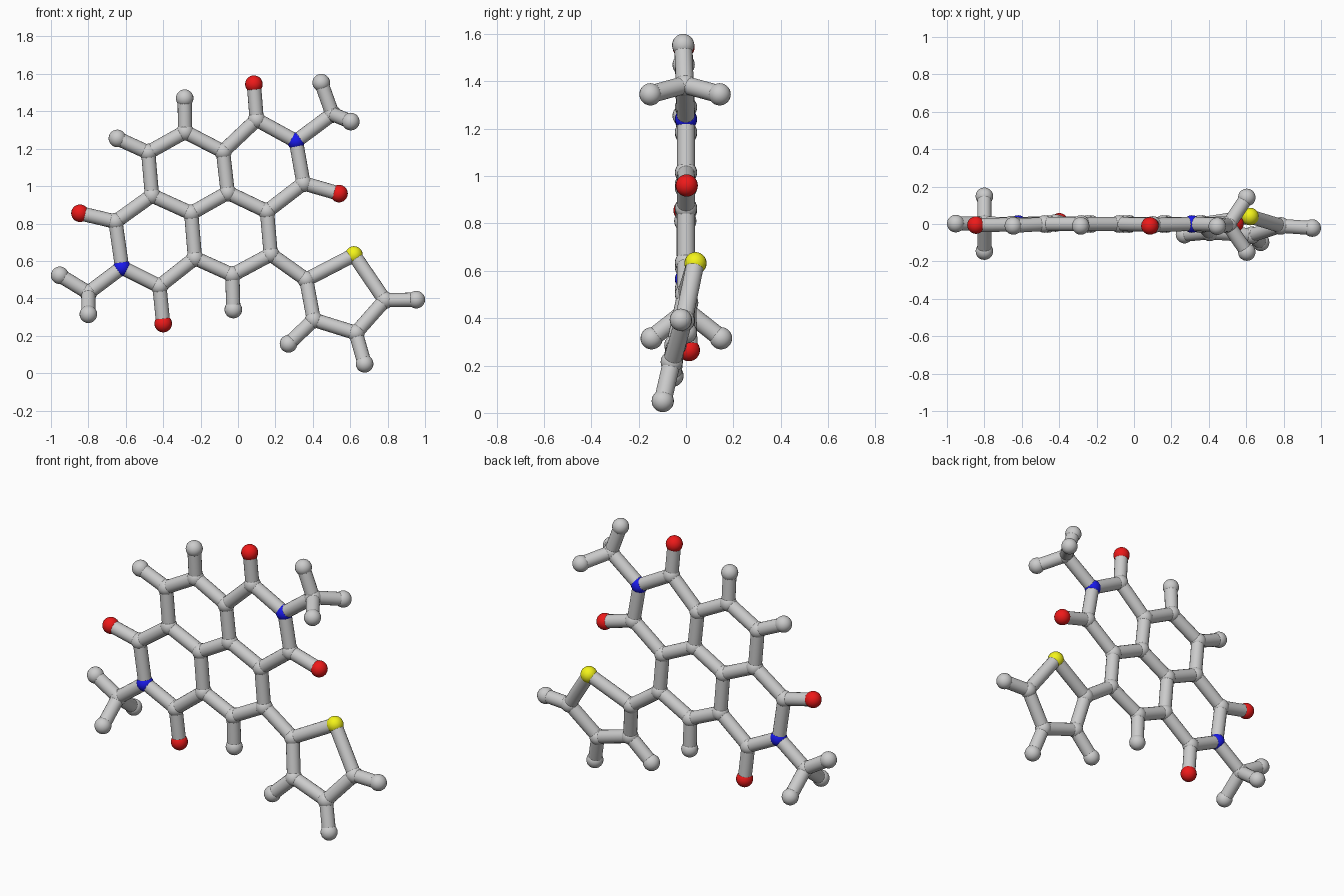
import bpy, bmesh
from mathutils import Vector, Matrix

if "Cube" in bpy.data.objects:
    bpy.data.objects.remove(bpy.data.objects["Cube"])

BALL, STICK = 0.047, 0.038

# atom centres: name -> (x, y, z); first letter is the element
A = {
    # fused ring core
    "C1": (-0.08, 0, 1.185), "C2": (-0.283, 0, 1.29), "C3": (-0.48, 0, 1.18),
    "C4": (-0.46, 0, 0.95), "C5": (-0.25, 0, 0.855), "C6": (-0.055, 0, 0.965),
    "C7": (0.155, 0, 0.865), "C8": (0.175, 0, 0.635), "C9": (-0.03, 0, 0.525),
    "C10": (-0.23, 0, 0.615),
    "H2": (-0.285, -0.01, 1.47), "H3": (-0.645, -0.01, 1.255), "H9": (-0.025, 0, 0.34),
    # upper imide
    "C11": (0.10, -0.005, 1.355), "O11": (0.085, -0.01, 1.545), "N1": (0.31, 0, 1.24),
    "C12": (0.35, 0, 1.015), "O12": (0.54, 0.003, 0.96),
    "C13": (0.505, -0.005, 1.385), "H13a": (0.445, -0.012, 1.553),
    "H13b": (0.603, -0.15, 1.345), "H13c": (0.603, 0.142, 1.345),
    # lower imide
    "C14": (-0.42, 0.005, 0.465), "O14": (-0.40, 0.012, 0.265), "N2": (-0.62, 0, 0.565),
    "C15": (-0.655, -0.003, 0.81), "O15": (-0.845, -0.006, 0.855),
    "C16": (-0.80, 0.002, 0.43), "H16a": (-0.953, 0.002, 0.523),
    "H16b": (-0.80, -0.145, 0.315), "H16c": (-0.80, 0.148, 0.315),
    # five-sided ring, slightly tilted
    "C17": (0.365, 0, 0.5), "S1": (0.62, 0.04, 0.632), "C18": (0.785, -0.01, 0.39),
    "C19": (0.63, -0.06, 0.215), "C20": (0.405, -0.045, 0.285),
    "H18": (0.953, -0.022, 0.393), "H19": (0.677, -0.098, 0.05), "H20": (0.27, -0.057, 0.157),
}

# each chain is a run of bonds
CHAINS = """C1 C2 C3 C4 C5 C6 C1
C6 C7 C8 C9 C10 C5
C1 C11 N1 C12 C7
C4 C15 N2 C14 C10
C8 C17 S1 C18 C19 C20 C17
C2 H2
C3 H3
C9 H9
C11 O11
C12 O12
C14 O14
C15 O15
H13a C13 H13b
N1 C13 H13c
H16a C16 H16b
N2 C16 H16c
C18 H18
C19 H19
C20 H20"""


def finish(name, bm, color=None):
    me = bpy.data.meshes.new(name)
    for f in bm.faces:
        f.smooth = len(f.verts) < 5
    for e in bm.edges:
        e.smooth = all(len(f.verts) < 5 for f in e.link_faces)
    bm.to_mesh(me)
    bm.free()
    ob = bpy.data.objects.new(name, me)
    bpy.context.collection.objects.link(ob)
    if color:
        mat = bpy.data.materials.new(name + "_colour")
        mat.diffuse_color = color
        mat.use_nodes = True
        mat.node_tree.nodes["Principled BSDF"].inputs["Base Color"].default_value = mat.diffuse_color
        me.materials.append(mat)
    return ob


def balls(name, letter, color=None):
    bm = bmesh.new()
    for key, p in A.items():
        if key[0] == letter:
            bmesh.ops.create_uvsphere(bm, u_segments=20, v_segments=14, radius=BALL,
                                      matrix=Matrix.Translation(p))
    finish(name, bm, color)


# atom balls, one object per element
balls("carbon_atoms", "C")
balls("hydrogen_atoms", "H")
balls("oxygen_atoms", "O", (0.85, 0.01, 0.01, 1))
balls("nitrogen_atoms", "N", (0.01, 0.01, 0.85, 1))
balls("sulfur_atom", "S", (0.9, 0.9, 0.01, 1))

# bond sticks
bm = bmesh.new()
for line in CHAINS.splitlines():
    names = line.split()
    for a, b in zip(names, names[1:]):
        p, q = Vector(A[a]), Vector(A[b])
        d = q - p
        # stop each end just inside its ball so the ball shows at the joint
        length = d.length - 2 * 0.024
        m = Matrix.Translation((p + q) / 2) @ d.to_track_quat('Z', 'Y').to_matrix().to_4x4()
        bmesh.ops.create_cone(bm, cap_ends=True, segments=18, radius1=STICK,
                              radius2=STICK, depth=length, matrix=m)
finish("bond_sticks", bm)
